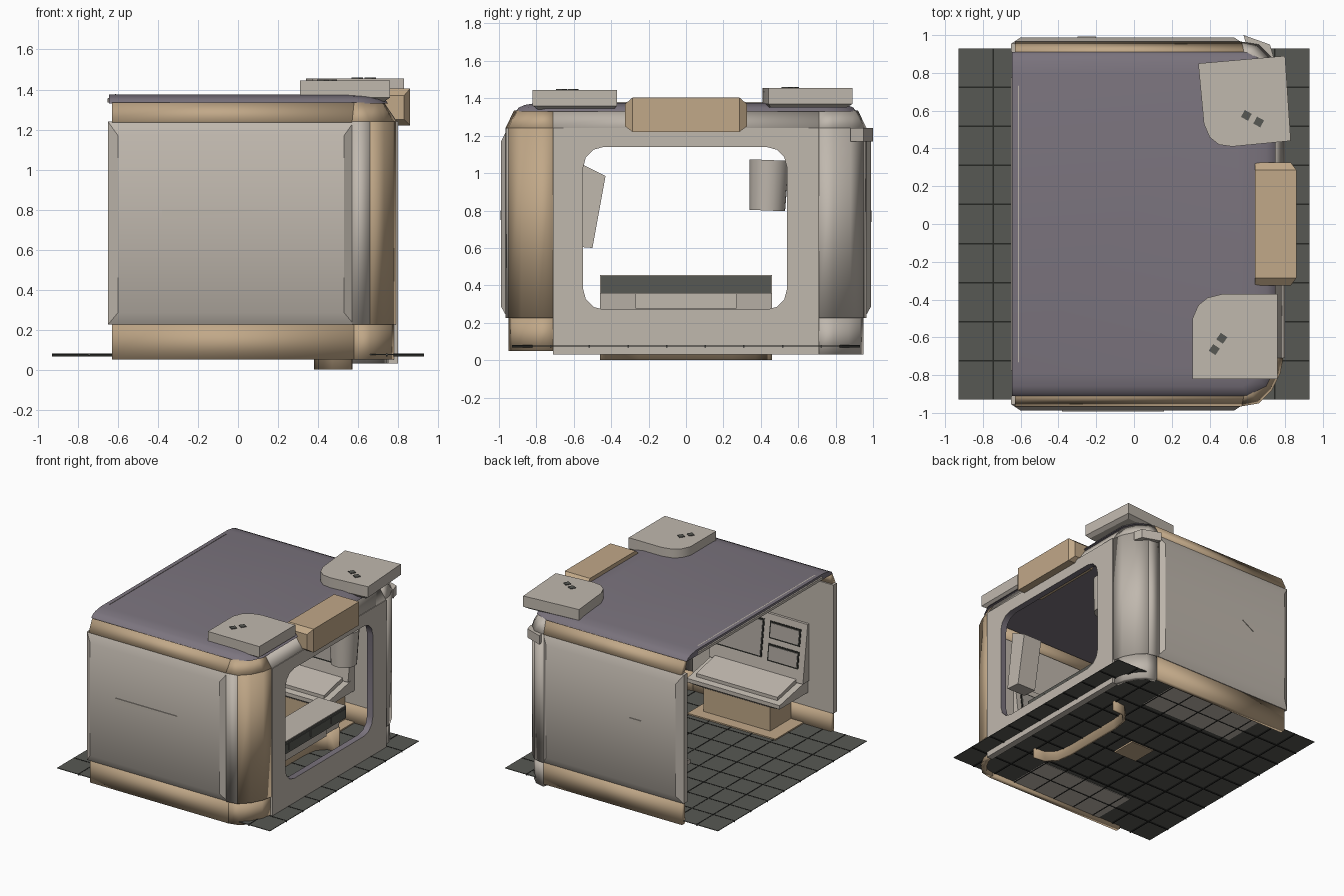
import bpy, bmesh, math
from mathutils import Matrix

if "Cube" in bpy.data.objects:
    bpy.data.objects.remove(bpy.data.objects["Cube"])


def material(name, r, g, b):
    m = bpy.data.materials.new(name)
    lin = [((c / 255 + 0.055) / 1.055) ** 2.4 for c in (r, g, b)]
    m.diffuse_color = (*lin, 1)
    m.use_nodes = True
    m.node_tree.nodes["Principled BSDF"].inputs["Base Color"].default_value = m.diffuse_color
    return m


GREY = material("warm grey", 192, 184, 174)
TAN = material("tan", 193, 168, 136)
PURPLE = material("purple grey", 123, 116, 126)
DARK = material("dark olive grey", 87, 88, 83)
LINE = material("near black", 38, 39, 36)
SCREEN = material("screen grey", 168, 161, 154)


def finish(bm, name, mat):
    me = bpy.data.meshes.new(name)
    bm.to_mesh(me)
    bm.free()
    ob = bpy.data.objects.new(name, me)
    me.materials.append(mat)
    bpy.context.collection.objects.link(ob)
    return ob


def hull(name, pts, mat):
    bm = bmesh.new()
    for p in pts:
        bm.verts.new(p)
    r = bmesh.ops.convex_hull(bm, input=bm.verts)
    junk = {g for g in r["geom_interior"] + r["geom_unused"] if isinstance(g, bmesh.types.BMVert)}
    bmesh.ops.delete(bm, geom=list(junk), context="VERTS")
    bmesh.ops.dissolve_limit(bm, angle_limit=0.01, verts=bm.verts, edges=bm.edges)
    bmesh.ops.recalc_face_normals(bm, faces=bm.faces)
    return finish(bm, name, mat)


def rect(x, y, z):
    return [(a, b, c) for a in x for b in y for c in z]


def box(name, x, y, z, mat):
    return hull(name, rect(x, y, z), mat)


def strip(name, low, high, z0, z1, mat, thick=0.04, side=-1):
    """Wall sheet along a plan path; side=1 mirrors it to the back."""
    bm = bmesh.new()
    a = [bm.verts.new((x, -side * y, z0)) for x, y in low]
    b = [bm.verts.new((x, -side * y, z1)) for x, y in high]
    for i in range(len(a) - 1):
        q = [a[i], a[i + 1], b[i + 1], b[i]]
        bm.faces.new(q if side < 0 else q[::-1])
    ob = finish(bm, name, mat)
    s = ob.modifiers.new("thickness", "SOLIDIFY")
    s.thickness, s.offset = thick, -1
    return ob


# Floor with grid lines
box("floor", (-.93, .93), (-.93, .93), (.073, .078), DARK)
for i in range(1, 10):
    x = -.93 + i * .186
    box("floor_line_x", (x - .004, x + .004), (-.93, .93), (.067, .08), LINE)
for i in range(1, 9):
    y = -.93 + i * 1.86 / 9
    box("floor_line_y", (-.93, .93), (y - .004, y + .004), (.067, .08), LINE)
box("floor_centre_plate", (-.1, .1), (-.1, .1), (.06, .075), TAN)

# Side walls: panel, base band, corner column, top band
corner = [(.57, -.965), (.66, -.95), (.73, -.88), (.775, -.79), (.79, -.71)]
base_c = [(.58, -.95), (.66, -.93), (.72, -.87), (.765, -.79), (.78, -.71)]
top_c = [(.58, -.92), (.62, -.90), (.69, -.84), (.72, -.78), (.73, -.71)]
for s, side in ((-1, "front"), (1, "back")):
    col = TAN if s < 0 else GREY
    hull(side + "_wall_panel",
         rect((-.65, .58), (s * .91, s * .955), (.225, 1.24))
         + rect((-.6, .53), (s * .988,), (.285, 1.17)), GREY)
    strip(side + "_base_band", [(-.63, -.95), base_c[0]], [(-.63, -.95), base_c[0]], .05, .225, TAN, side=s)
    strip(side + "_corner_base", base_c, base_c, .05 if s < 0 else .03, .225, col, side=s)
    strip(side + "_corner_trim", corner[:2], corner[:2], .225, 1.24, GREY, side=s)
    strip(side + "_corner_column", corner[1:], corner[1:], .225, 1.24, col, side=s)
    strip(side + "_top_band", [(-.63, -.965), corner[0]], [(-.63, -.92), top_c[0]], 1.24, 1.335, TAN, side=s)
    strip(side + "_corner_top", corner, top_c, 1.24, 1.335, col, side=s)

# Small raised wedges on the panels
for s, x0, x1, zz in ((-1, -.38, .16, .75), (1, -.3, -.2, .74)):
    hull("wall_wedge", [(x, s * y, z) for x, z in ((x0, .80), (x1, .80), (x0, zz)) for y in (.985, .993)], GREY)
hull("corner_fin", [(x, y, z) for x, y in ((.58, 1.0), (.6, .93), (.74, .88), (.72, .95)) for z in (1.17, 1.24)], GREY)


# End wall with rounded window
def rounded(y0, y1, z0, z1, r):
    pts = []
    for cy, cz, a in ((y1 - r, z1 - r, 0), (y0 + r, z1 - r, 90), (y0 + r, z0 + r, 180), (y1 - r, z0 + r, 270)):
        for k in range(4):
            t = math.radians(a + 30 * k)
            pts.append((cy + r * math.cos(t), cz + r * math.sin(t)))
    return pts


cu = bpy.data.curves.new("end_wall", "CURVE")
cu.dimensions, cu.fill_mode, cu.extrude = "2D", "BOTH", .025
for pts in ([(-.71, .03), (.71, .03), (.71, 1.24), (-.71, 1.24)], rounded(-.55, .54, .27, 1.14, .11)):
    sp = cu.splines.new("POLY")
    sp.points.add(len(pts) - 1)
    for p, (y, z) in zip(sp.points, pts):
        p.co = (y, z, 0, 1)
    sp.use_cyclic_u = True
tmp = bpy.data.objects.new("tmp", cu)
bpy.context.collection.objects.link(tmp)
me = bpy.data.meshes.new_from_object(tmp.evaluated_get(bpy.context.evaluated_depsgraph_get()))
bpy.data.objects.remove(tmp)
me.transform(Matrix(((0, 0, 1, .775), (1, 0, 0, 0), (0, 1, 0, 0), (0, 0, 0, 1))))
bm = bmesh.new()
bm.from_mesh(me)
bmesh.ops.remove_doubles(bm, verts=bm.verts, dist=1e-4)
bmesh.ops.recalc_face_normals(bm, faces=bm.faces)
for f in bm.faces:
    c = f.calc_center_median()
    reveal = abs(f.normal.x) < .5 and abs(c.y) < .6 and .2 < c.z < 1.2
    f.material_index = 1 if reveal else 0
    f.smooth = False
wall = finish(bm, "end_wall", GREY)
wall.data.materials.append(PURPLE)
strip("end_wall_top", [(.795, -.71), (.795, .71)], [(.73, -.71), (.73, .71)], 1.24, 1.335, GREY)

# Roof with rounded edges and a light lip at the open end
roof = []
for d, z in ((0, 1.33), (.015, 1.35), (.05, 1.365), (.12, 1.376)):
    for s in (-1, 1):
        roof += [(-.645, s * (.91 - d), z), (.6 - d / 2, s * (.91 - d), z),
                 (.70 - d, s * (.86 - d), z), (.75 - d, s * (.76 - d), z)]
hull("roof", roof, PURPLE)
hull("roof_lip", [(-.652, -.78, 1.335), (-.652, .78, 1.335), (-.652, -.78, 1.355), (-.652, .78, 1.355),
                  (-.61, -.73, 1.379), (-.61, .73, 1.379), (-.61, -.73, 1.34), (-.61, .73, 1.34)], GREY)

# Roof corner pads with two dark buttons each
pads = [([(.34, .85), (.80, .89), (.83, .44), (.52, .41), (.45, .42), (.40, .46), (.37, .53)], 1.455,
         [(.595, .575), (.66, .54)], -.5),
        ([(.31, -.82), (.76, -.82), (.76, -.37), (.47, -.37), (.39, -.39), (.34, -.43), (.31, -.50)], 1.445,
         [(.465, -.605), (.425, -.665)], -.6)]
for plan, zt, buttons, rot in pads:
    cx = sum(p[0] for p in plan) / len(plan)
    cy = sum(p[1] for p in plan) / len(plan)
    pts = [(x, y, z) for x, y in plan for z in (zt, zt - .085)]
    pts += [(cx + (x - cx) * .9, cy + (y - cy) * .9, zt - .105) for x, y in plan]
    hull("roof_pad", pts, GREY)
    for bx, by in buttons:
        b = box("pad_button", (-.021, .021), (-.021, .021), (0, .008), DARK)
        b.location = (bx, by, zt - .003)
        b.rotation_euler.z = rot

# Header beam above the window
hull("header_beam", rect((.64, .83), (-.325, .325), (1.25, 1.37))
     + rect((.64, .86), (-.285, .285), (1.22, 1.405)), TAN)

# Two wall consoles, mirrored front and back
for s in (-1, 1):
    X = (-.43, .38)
    box("console_underplate", X, (s * .56, s * .928), (.069, .0725), GREY)
    box("console_floor_plate", (-.39, .38), (s * .56, s * .93), (.078, .088), TAN)
    box("console_base", (-.28, .3), (s * .65, s * .93), (.085, .29), TAN)
    hull("console_desk", rect((-.3, .3), (s * .64, s * .93), (.28,))
         + rect(X, (s * .555,), (.335, .365)) + rect(X, (s * .93,), (.335, .44)), GREY)
    hull("console_desk_top", rect((-.38, .33), (s * .6,), (.36, .40))
         + rect((-.38, .33), (s * .84,), (.36, .455)), GREY)
    hull("console_upright", rect((-.44, .38), (s * .83, s * .93), (.43,))
         + rect((-.44, .38), (s * .89, s * .93), (.88,)), GREY)
    for x0, x1, z0, z1 in ((-.07, .34, .54, .83), (-.39, -.12, .70, .83), (-.39, -.12, .53, .66)):
        for g, d, m in ((0, .004, LINE), (.012, .008, SCREEN)):
            pts = []
            for z in (z0 + g, z1 - g):
                y = .83 + (z - .43) / .45 * .06
                pts += rect((x0 + g, x1 - g), (s * y, s * (y - d)), (z,))
            hull("console_screen", pts, m)

# Bench desk by the window on a curved kick base
hull("bench_body", rect((.40, .57), (-.46, .46), (.355,)) + rect((.44, .56), (-.46, .46), (.27,)), GREY)
box("bench_front", (.5, .585), (-.27, .27), (.275, .355), GREY)
box("bench_top", (.38, .62), (-.46, .46), (.355, .455), GREY)
box("bench_dark_panel", (.62, .624), (-.455, .455), (.36, .45), DARK)
for y0, y1 in ((-.44, -.27), (-.26, -.01), (.01, .26), (.27, .44)):
    box("bench_dark_cell", (.622, .629), (y0, y1), (.38, .435), DARK)
kick = [(.57, .46), (.47, .45), (.40, .38), (.38, .25), (.38, -.25), (.40, -.38), (.47, -.45), (.57, -.46)]
strip("bench_kick_base", kick, kick, 0, .27, TAN, .02)

# Items beside the window: tapered bin and leaning box
bm = bmesh.new()
bmesh.ops.create_cone(bm, cap_ends=True, segments=20, radius1=.095, radius2=.107, depth=.27)
can = finish(bm, "tapered_can", GREY)
can.location, can.rotation_euler.x = (.62, .44, .935), -.04
hull("leaning_box", [(x, y, z) for x in (.52, .68)
                     for y, z in ((-.43, .985), (-.5, .6), (-.62, .61), (-.56, 1.05))], GREY)

# Smooth curved surfaces, keep edges sharp
bpy.ops.object.select_all(action="DESELECT")
for ob in bpy.context.scene.objects:
    ob.select_set(True)
bpy.context.view_layer.objects.active = wall
bpy.ops.object.shade_smooth_by_angle(angle=math.radians(32))
